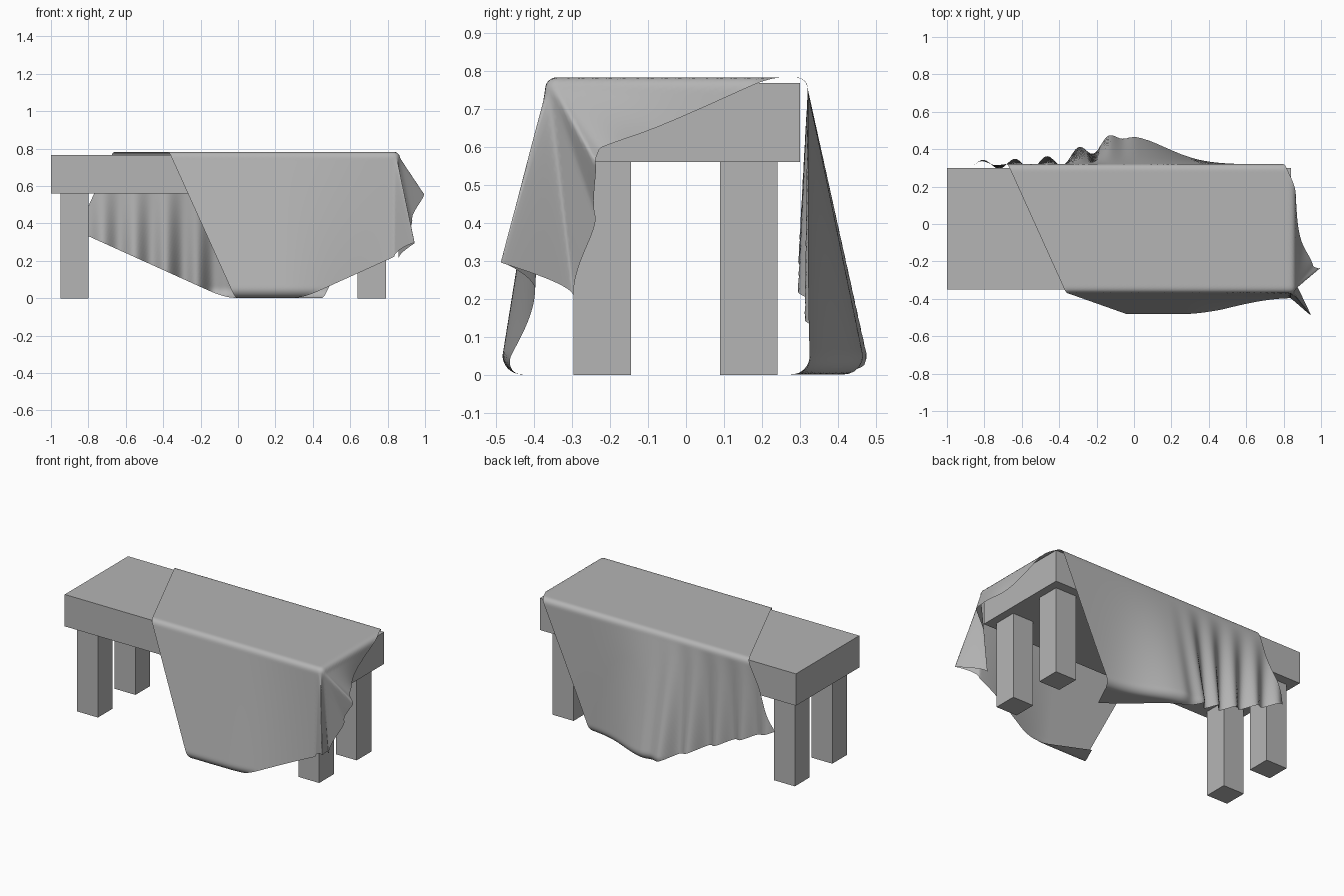
import bpy, bmesh, math
from mathutils import Vector

if "Cube" in bpy.data.objects:
    bpy.data.objects.remove(bpy.data.objects["Cube"])

grey = bpy.data.materials.new("plain_grey")
grey.diffuse_color = (0.46, 0.46, 0.46, 1)
grey.use_nodes = True
grey.node_tree.nodes["Principled BSDF"].inputs["Base Color"].default_value = grey.diffuse_color


def add_mesh(name, bm):
    me = bpy.data.meshes.new(name)
    bm.to_mesh(me)
    bm.free()
    me.materials.append(grey)
    ob = bpy.data.objects.new(name, me)
    bpy.context.collection.objects.link(ob)
    return ob


def box(name, lo, hi):
    bm = bmesh.new()
    bmesh.ops.create_cube(bm, size=1)
    for v in bm.verts:
        v.co = Vector([(l + h) / 2 + c * (h - l) for l, h, c in zip(lo, hi, v.co)])
    return add_mesh(name, bm)


# Bench: slab and four square legs
box("bench_top", (-1, -0.35, 0.56), (0.84, 0.30, 0.767))
for xn, x in (("left", -0.95), ("right", 0.64)):
    for yn, y in (("front", -0.295), ("back", 0.09)):
        box(f"{yn}_{xn}_leg", (x, y, 0), (x + 0.15, y + 0.15, 0.56))

# Draped cloth: a flat turned rectangle wrapped over the slab
X1, Y0, Y1 = 0.835, -0.34, 0.29      # where the cloth starts to bend down
R, ZC = 0.03, 0.752                  # bend radius and bend centre height
Q = R * math.pi / 2
FLOOR_R, HANG = 0.05, 0.70           # curl on the floor

# Corner fold: angle around the corner -> hanging direction
FOLD = [(0, (0, -0.05, -1)), (27, (0.2, -0.25, -0.95)), (49, (0.0, 0.12, -1.02)),
        (63, (0.2, 0.33, -0.95)), (78, (0.5, 0.42, -0.75)), (90, (0.42, 0.5, -0.7))]


def smooth(t):
    t = min(1, max(0, t))
    return t * t * (3 - 2 * t)


def fold_dir(deg):
    for (a, p), (b, q) in zip(FOLD, FOLD[1:]):
        if deg <= b:
            return Vector(p).lerp(Vector(q), smooth((deg - a) / (b - a)))
    return Vector(FOLD[-1][1])


def bend(o):
    """Outward offset, height and leftover length after the edge bend."""
    t = min(o, Q) / R
    return R * math.sin(t), ZC + R * math.cos(t), max(0, o - Q)


def side(x, o, s):
    """Front (s=-1) or back (s=1) hanging panel, curling in on the floor."""
    out, z, m = bend(o)
    if s < 0:
        k = 0.16 - 0.11 * smooth((x - 0.25) / (X1 - 0.25))
        wave = 0
    else:
        k = 0.21 * math.exp(-((x + 0.03) / 0.28) ** 2)
        wave = 0.035 * math.sin(x * 2 * math.pi / 0.17) * smooth((0.05 - x) / 0.3)
    d = min(m, HANG)
    out += (k + wave * 1.6) * d
    z -= d
    if m > HANG:
        t = min((m - HANG) / FLOOR_R, math.pi / 2)
        rest = max(0, m - HANG - FLOOR_R * math.pi / 2)
        out -= FLOOR_R * (1 - math.cos(t)) + rest
        z -= FLOOR_R * math.sin(t)
    return Vector((x, (Y0 if s < 0 else Y1) + s * out, max(z, 0.001)))


def drape(x, v):
    a, b = x - X1, Y0 - v
    if a > 0 and b > 0:                                   # corner fold
        r, th = math.hypot(a, b), math.atan2(a, b)
        out, z, m = bend(r)
        return Vector((X1 + out * math.sin(th), Y0 - out * math.cos(th), z)) \
            + fold_dir(math.degrees(th)) * m
    if a > 0:                                             # end panel
        out, z, m = bend(a)
        w = math.exp(-((v - Y0) / 0.25) ** 2)
        d = Vector((0.1, 0, -1)).lerp(Vector(FOLD[-1][1]), w)
        return Vector((X1 + out, v, z)) + d * m
    if b > 0:
        return side(x, b, -1)
    if v > Y1:
        return side(x, v - Y1, 1)
    return Vector((x, v, ZC + R))                         # flat on top


WIDTH, LENGTH, NW, NL = 1.35, 2.2, 90, 146
corner = Vector((-0.86, 0.73))
across, along = Vector((0.911, 0.412)), Vector((0.412, -0.911))
bm = bmesh.new()
rows = []
for j in range(NL + 1):
    row = []
    for i in range(NW + 1):
        p = corner + across * (WIDTH * i / NW) + along * (LENGTH * j / NL)
        row.append(bm.verts.new(drape(p.x, p.y)))
    rows.append(row)
for r0, r1 in zip(rows, rows[1:]):
    for i in range(NW):
        f = bm.faces.new((r0[i], r1[i], r1[i + 1], r0[i + 1]))
        f.smooth = True
add_mesh("draped_cloth", bm)
